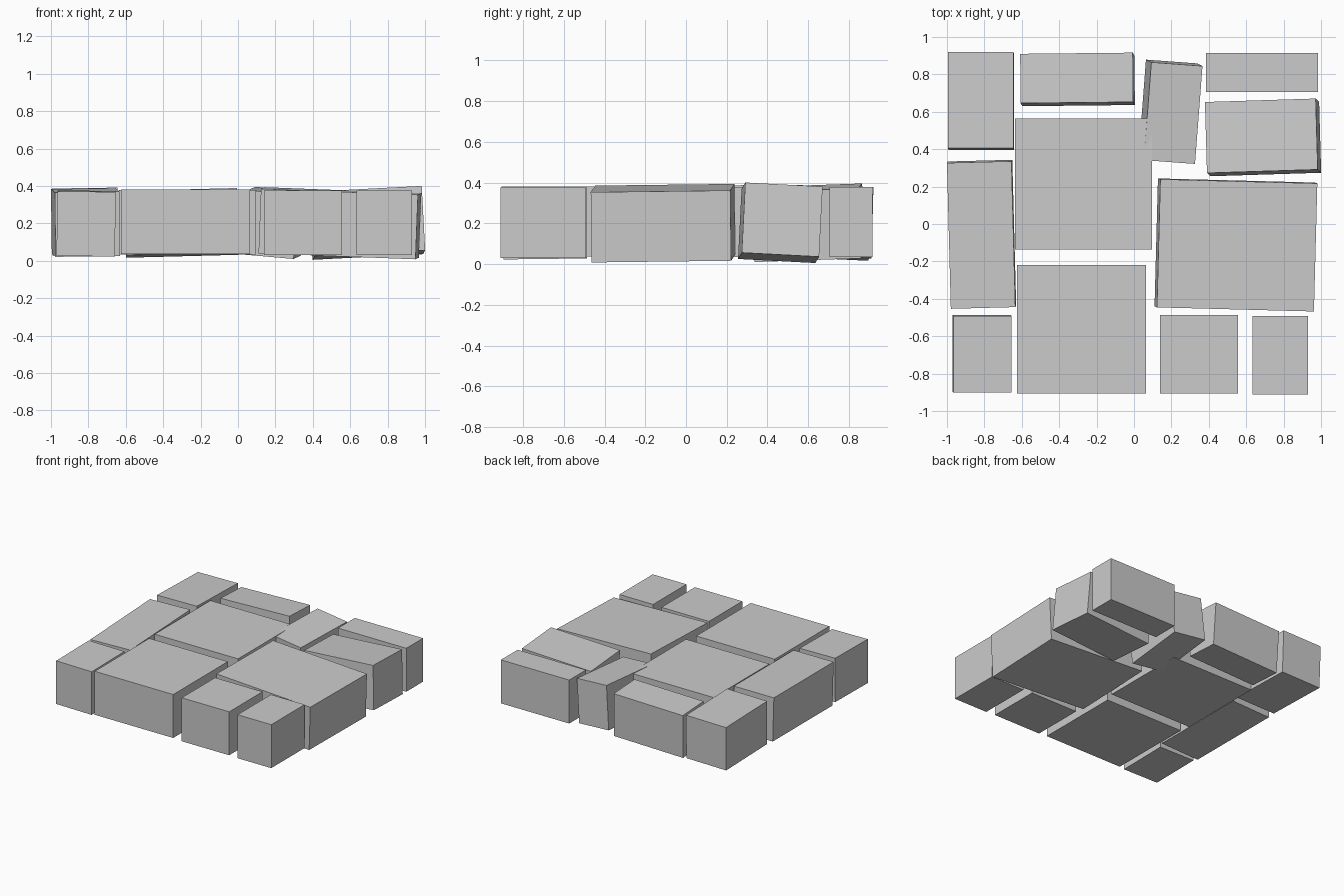
import bpy
import bmesh
from math import radians
from mathutils import Euler, Matrix, Vector

if "Cube" in bpy.data.objects:
    bpy.data.objects.remove(bpy.data.objects["Cube"])

HEIGHT = 0.345


def stone(name, x, y, width, depth, z=0.207, tilt=(0, 0, 0)):
    """One paving block, centred at x, y, z and tilted in degrees."""
    bm = bmesh.new()
    bmesh.ops.create_cube(bm, size=1.0)
    bmesh.ops.scale(bm, vec=(width, depth, HEIGHT), verts=bm.verts)
    mesh = bpy.data.meshes.new(name)
    bm.to_mesh(mesh)
    bm.free()
    obj = bpy.data.objects.new(name, mesh)
    obj.location = (x, y, z)
    obj.rotation_euler = [radians(a) for a in tilt]
    bpy.context.collection.objects.link(obj)
    return obj


# Back row
stone("back_left_stone", -0.818, 0.658, 0.350, 0.515, 0.210, (-1.5, -0.8, 0))
stone("back_middle_stone", -0.302, 0.773, 0.602, 0.264, 0.203, (-2.7, -1.5, 0.6))
stone("back_narrow_stone", 0.195, 0.600, 0.275, 0.525, 0.203, (2, 5, -4.2))
stone("back_right_stone", 0.685, 0.810, 0.600, 0.210)
stone("right_tilted_stone", 0.690, 0.463, 0.593, 0.380, 0.203, (-3, -3, 1.8))

# Middle row
stone("left_long_stone", -0.815, -0.055, 0.345, 0.780, 0.205, (1.3, -0.8, 1.5))
stone("centre_stone", -0.270, 0.213, 0.733, 0.700)
stone("right_large_stone", 0.545, -0.112, 0.840, 0.685, 0.201, (0.7, 2.2, -1.5))

# Front row
stone("front_left_stone", -0.812, -0.694, 0.312, 0.410, 0.200, (0.7, 0.7, 0))
stone("front_large_stone", -0.280, -0.563, 0.690, 0.685, 0.209)
stone("front_middle_stone", 0.348, -0.696, 0.417, 0.418, 0.203)
stone("front_right_stone", 0.782, -0.702, 0.296, 0.418, 0.203)
